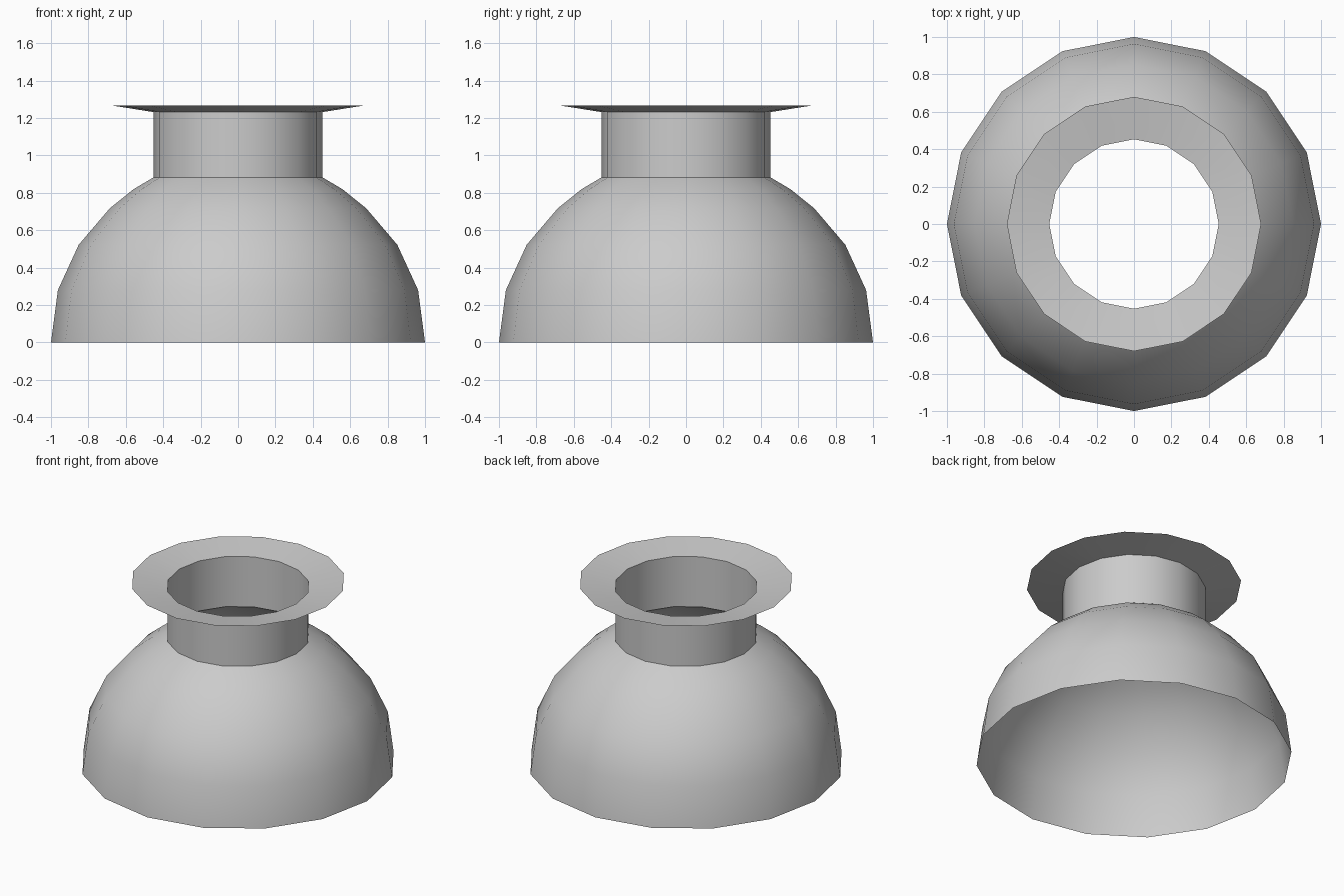
import bpy, bmesh
from math import cos, sin, pi, radians

if "Cube" in bpy.data.objects:
    bpy.data.objects.remove(bpy.data.objects["Cube"])

SIDES = 16


def lathe(name, profile):
    """Open surface of revolution from (radius, z) points."""
    bm = bmesh.new()
    rings = [[bm.verts.new((r * cos(2 * pi * i / SIDES), r * sin(2 * pi * i / SIDES), z))
              for i in range(SIDES)] for r, z in profile]
    for low, high in zip(rings, rings[1:]):
        for i in range(SIDES):
            j = (i + 1) % SIDES
            bm.faces.new((low[i], low[j], high[j], high[i]))
    mesh = bpy.data.meshes.new(name)
    bm.to_mesh(mesh)
    bm.free()
    obj = bpy.data.objects.new(name, mesh)
    bpy.context.collection.objects.link(obj)
    bpy.ops.object.select_all(action='DESELECT')
    obj.select_set(True)
    bpy.context.view_layer.objects.active = obj
    bpy.ops.object.shade_smooth_by_angle(angle=radians(40))
    return obj


# Open-bottomed dome
lathe("dome", [(1.0, 0.0), (0.963, 0.28), (0.852, 0.522), (0.686, 0.717),
               (0.558, 0.82), (0.453, 0.882)])
# Straight collar
lathe("neck", [(0.453, 0.882), (0.453, 1.232)])
# Thin, slightly raised brim, facing up
lathe("brim", [(0.68, 1.268), (0.453, 1.232)])
bpy.data.objects["brim"].data.flip_normals() if bpy.data.objects["brim"].data.polygons[0].normal.z < 0 else None
